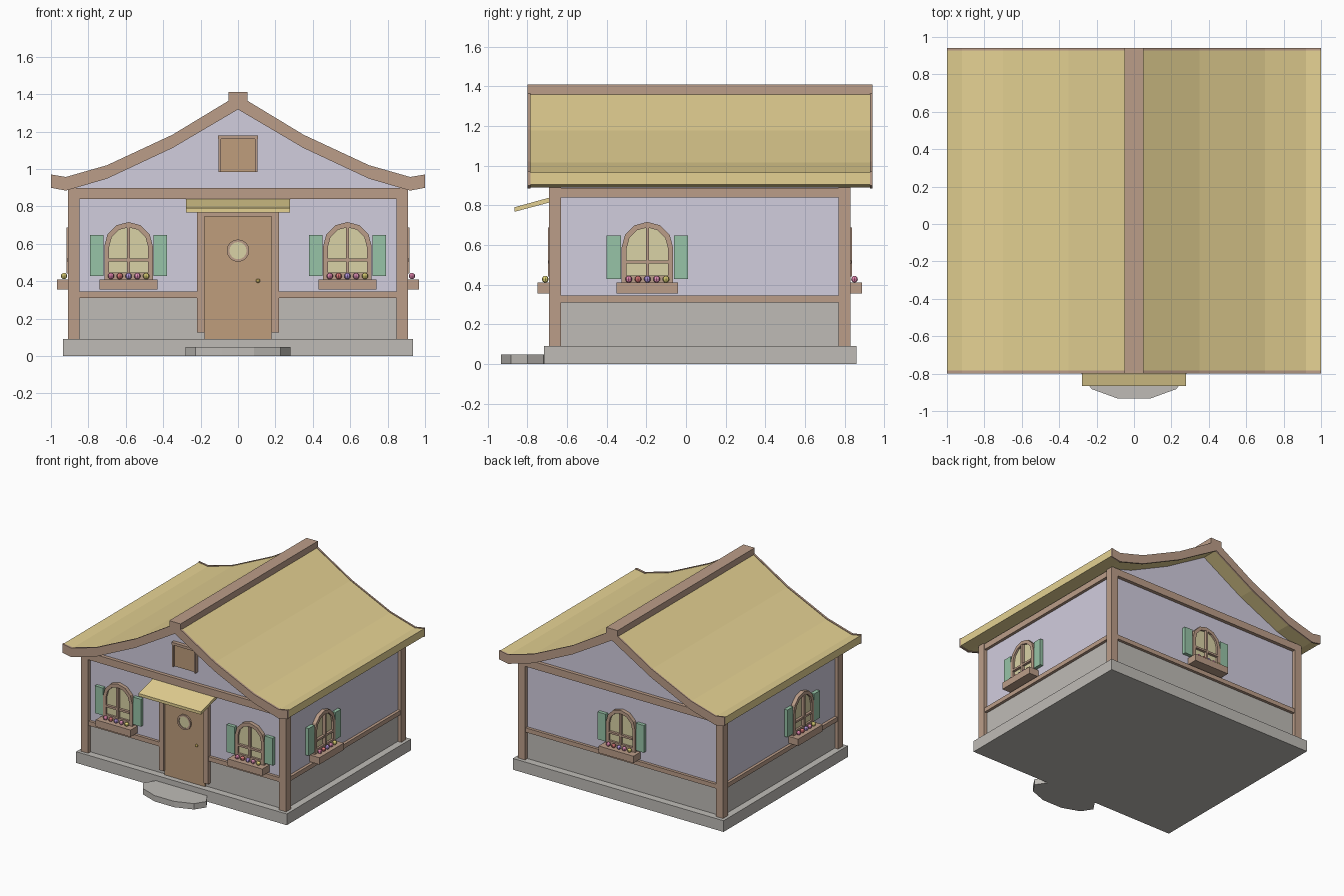
import bpy, bmesh, math
from mathutils import Matrix

if "Cube" in bpy.data.objects:
    bpy.data.objects.remove(bpy.data.objects["Cube"])


def material(name, rgb):
    m = bpy.data.materials.new(name)
    m.diffuse_color = (*rgb, 1)
    m.use_nodes = True
    m.node_tree.nodes["Principled BSDF"].inputs["Base Color"].default_value = m.diffuse_color
    return m


WOOD = material("timber", (0.50, 0.34, 0.25))
DOOR = material("door_wood", (0.52, 0.34, 0.20))
PLASTER = material("plaster", (0.64, 0.61, 0.73))
STONE = material("stone", (0.52, 0.50, 0.47))
THATCH = material("thatch", (0.78, 0.64, 0.29))
GREEN = material("shutter_green", (0.31, 0.55, 0.39))
GLASS = material("warm_glass", (0.70, 0.65, 0.38))
BRASS = material("brass", (0.75, 0.55, 0.15))
PETALS = [material("petal_" + n, c) for n, c in (
    ("pink", (0.8, 0.25, 0.45)), ("red", (0.75, 0.2, 0.2)),
    ("violet", (0.45, 0.3, 0.7)), ("rose", (0.8, 0.3, 0.5)), ("yellow", (0.8, 0.7, 0.2)))]


def finish(name, bm, mat, M=None):
    bmesh.ops.recalc_face_normals(bm, faces=bm.faces)
    if M:
        bm.transform(M)
    me = bpy.data.meshes.new(name)
    bm.to_mesh(me)
    bm.free()
    me.materials.append(mat)
    ob = bpy.data.objects.new(name, me)
    bpy.context.collection.objects.link(ob)
    return ob


def prism(name, pts, y0, y1, mat, M=None):
    """Extrude an (x, z) outline from y0 to y1."""
    bm = bmesh.new()
    f = bm.faces.new([bm.verts.new((x, y0, z)) for x, z in pts])
    new = bmesh.ops.extrude_face_region(bm, geom=[f])["geom"]
    bmesh.ops.translate(bm, vec=(0, y1 - y0, 0),
                        verts=[v for v in new if isinstance(v, bmesh.types.BMVert)])
    return finish(name, bm, mat, M)


def box(name, x0, x1, y0, y1, z0, z1, mat, M=None):
    return prism(name, [(x0, z0), (x1, z0), (x1, z1), (x0, z1)], y0, y1, mat, M)


def ring(name, outer, inner, y0, y1, mat, M=None):
    """Frame between two matching (x, z) outlines."""
    bm = bmesh.new()
    loops = [[bm.verts.new((x, y, z)) for x, z in p]
             for p, y in ((outer, y0), (inner, y0), (inner, y1), (outer, y1))]
    n = len(outer)
    for k in range(4):
        a, b = loops[k], loops[(k + 1) % 4]
        for i in range(n):
            j = (i + 1) % n
            bm.faces.new((a[i], a[j], b[j], b[i]))
    return finish(name, bm, mat, M)


def ball(name, loc, r, mat, M=None):
    bm = bmesh.new()
    bmesh.ops.create_uvsphere(bm, u_segments=8, v_segments=6, radius=r,
                              matrix=Matrix.Translation(loc))
    return finish(name, bm, mat, M)


def arch(hw, base, spring, n=6):
    return [(-hw, base), (hw, base)] + [
        (hw * math.cos(math.pi * i / n), spring + hw * math.sin(math.pi * i / n))
        for i in range(n + 1)]


def circle(r, cz, n=16):
    return [(r * math.cos(2 * math.pi * i / n), cz + r * math.sin(2 * math.pi * i / n))
            for i in range(n)]


def window(tag, x, y, turn):
    """Arched window with shutters, flower box and flowers; wall plane is local y = 0."""
    M = Matrix.Translation((x, y, 0)) @ Matrix.Rotation(math.radians(turn), 4, 'Z')
    ring(tag + "_window_frame", arch(0.13, 0.41, 0.586), arch(0.104, 0.445, 0.584),
         -0.03, 0.01, WOOD, M)
    prism(tag + "_window_glass", arch(0.11, 0.43, 0.584), -0.014, 0.005, GLASS, M)
    box(tag + "_mullion", -0.008, 0.008, -0.037, 0, 0.44, 0.687, WOOD, M)
    box(tag + "_crossbar", -0.104, 0.104, -0.034, 0, 0.505, 0.521, WOOD, M)
    for s, side in ((-1, "left"), (1, "right")):
        a, b = sorted((s * 0.134, s * 0.205))
        box(f"{tag}_{side}_shutter", a, b, -0.028, 0, 0.428, 0.647, GREEN, M)
    box(tag + "_flower_box", -0.155, 0.155, -0.088, 0, 0.355, 0.41, WOOD, M)
    for i, p in enumerate(PETALS):
        ball(f"{tag}_flower_{i}", ((i - 2) * 0.047, -0.05, 0.427), 0.017, p, M)


X, YF, YB = 0.88, -0.66, 0.80          # wall planes

# Foundation, stone base and doorstep
box("foundation", -0.935, 0.935, -0.717, 0.859, 0, 0.09, STONE)
box("stone_wall", -X, X, YF, YB, 0.09, 0.33, STONE)
bm = bmesh.new()
bmesh.ops.create_cone(bm, cap_ends=True, segments=10, radius1=1, radius2=1, depth=0.047)
bm.transform(Matrix.Translation((0, -0.8, 0.0235)) @ Matrix.Diagonal((0.281, 0.14, 1, 1))
             @ Matrix.Rotation(math.radians(18), 4, 'Z'))
finish("doorstep", bm, STONE)

# Roof curve: (x, top z, bottom z) from ridge to eave
curve = [(0, 1.395, 1.318), (0.35, 1.183, 1.112), (0.70, 1.02, 0.948),
         (0.92, 0.957, 0.884), (1.0, 0.97, 0.899)]


def roof_outline(inset):
    top = [(x, t - inset) for x, t, b in curve]
    bot = [(x, b + inset) for x, t, b in curve]
    return ([(-x, z) for x, z in top[:0:-1]] + top
            + bot[::-1] + [(-x, z) for x, z in bot[1:]])


# Plaster walls with both gables
right = [(X, 0.33), (X, 0.91), (0.70, 0.96), (0.35, 1.125)]
prism("plaster_walls", right + [(0, 1.33)] + [(-x, z) for x, z in right[::-1]], YF, YB, PLASTER)

# Thatch, bargeboards and ridge
prism("thatch_roof", roof_outline(0.005), -0.785, 0.928, THATCH)
prism("front_bargeboard", roof_outline(0), -0.80, -0.784, WOOD)
prism("back_bargeboard", roof_outline(0), 0.927, 0.94, WOOD)
box("ridge_beam", -0.05, 0.05, -0.80, 0.94, 1.35, 1.41, WOOD)

# Corner posts, rails and top beams
for s, side in ((-1, "left"), (1, "right")):
    a, b = sorted((s * 0.91, s * 0.848))
    box(f"front_{side}_post", a, b, -0.69, -0.63, 0.09, 0.89, WOOD)
    box(f"back_{side}_post", a, b, 0.77, 0.83, 0.09, 0.89, WOOD)
    a, b = sorted((s * 0.86, s * 0.903))
    box(f"{side}_rail", a, b, -0.64, 0.78, 0.31, 0.345, WOOD)
    box(f"{side}_top_beam", a, b, -0.64, 0.78, 0.84, 0.888, WOOD)
    a, b = sorted((s * 0.2, s * 0.86))
    box(f"front_{side}_rail", a, b, -0.683, -0.64, 0.31, 0.345, WOOD)
box("back_rail", -0.86, 0.86, 0.78, 0.823, 0.31, 0.345, WOOD)
box("front_top_beam", -0.91, 0.91, -0.688, -0.64, 0.84, 0.898, WOOD)
box("back_top_beam", -0.91, 0.91, 0.78, 0.828, 0.84, 0.898, WOOD)

# Door, frame, porthole, knob and canopy
box("door", -0.18, 0.18, -0.674, -0.65, 0.09, 0.745, DOOR)
box("door_left_jamb", -0.218, -0.178, -0.69, -0.65, 0.125, 0.785, WOOD)
box("door_right_jamb", 0.178, 0.218, -0.69, -0.65, 0.125, 0.785, WOOD)
box("door_header", -0.178, 0.178, -0.69, -0.65, 0.745, 0.785, WOOD)
ring("porthole_frame", circle(0.06, 0.563), circle(0.046, 0.563), -0.687, -0.67, WOOD)
prism("porthole_glass", circle(0.048, 0.563), -0.68, -0.67, GLASS)
ball("door_knob", (0.107, -0.679, 0.402), 0.011, BRASS)
prism("door_canopy", [(-0.865, 0.767), (-0.865, 0.790), (-0.655, 0.848), (-0.655, 0.823)],
      -0.277, 0.277, THATCH, Matrix(((0, 1, 0, 0), (1, 0, 0, 0), (0, 0, 1, 0), (0, 0, 0, 1)))
      ).data.flip_normals()

# Gable hatch
box("hatch_panel", -0.097, 0.097, -0.672, -0.65, 0.984, 1.165, DOOR)
for s, side in ((-1, "left"), (1, "right")):
    a, b = sorted((s * 0.092, s * 0.105))
    box(f"hatch_{side}_frame", a, b, -0.688, -0.65, 0.984, 1.165, WOOD)
box("hatch_lintel", -0.108, 0.108, -0.69, -0.65, 1.16, 1.18, WOOD)

# Windows on all four sides
window("front_left", -0.585, YF, 0)
window("front_right", 0.585, YF, 0)
window("right_side", X, -0.195, 90)
window("left_side", -X, -0.195, -90)
window("back", 0, YB, 180)
